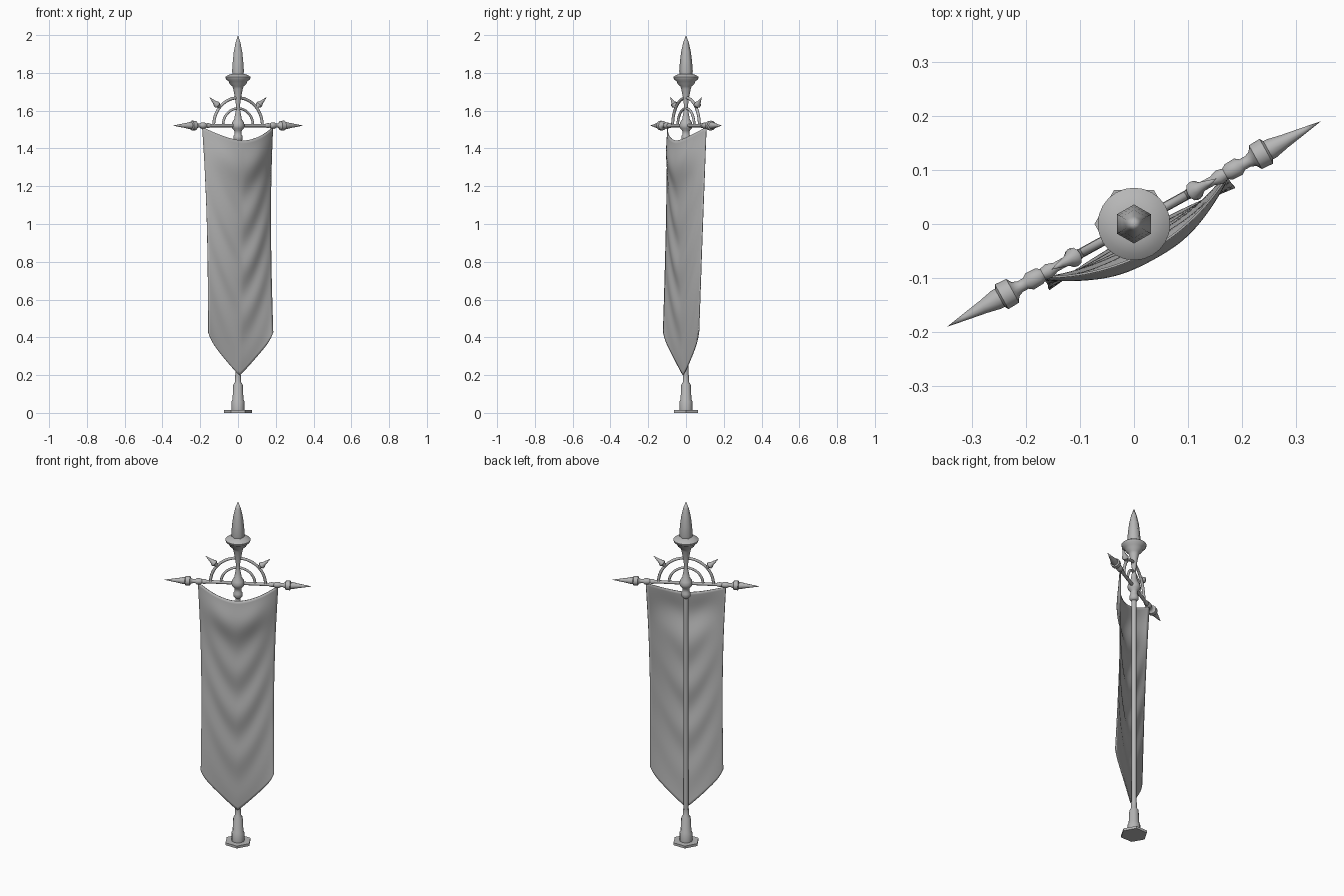
import bpy, bmesh, math
from mathutils import Matrix, Vector

cube = bpy.data.objects.get("Cube")
if cube:
    bpy.data.objects.remove(cube, do_unlink=True)

grey = bpy.data.materials.new("plain grey")
grey.use_nodes = True
grey.diffuse_color = (0.47, 0.47, 0.47, 1)
grey.node_tree.nodes["Principled BSDF"].inputs["Base Color"].default_value = (0.47, 0.47, 0.47, 1)

BAR_Z = 1.521
TURN = Matrix.Rotation(math.radians(28.8), 4, 'Z')  # banner is turned about the pole
BAR = Matrix.Translation((0, 0, BAR_Z)) @ TURN


def add_object(name, bm, matrix=Matrix(), angle=35):
    bmesh.ops.recalc_face_normals(bm, faces=bm.faces)
    mesh = bpy.data.meshes.new(name)
    bm.to_mesh(mesh)
    bm.free()
    mesh.materials.append(grey)
    obj = bpy.data.objects.new(name, mesh)
    bpy.context.collection.objects.link(obj)
    obj.matrix_world = matrix
    bpy.ops.object.select_all(action='DESELECT')
    obj.select_set(True)
    bpy.context.view_layer.objects.active = obj
    bpy.ops.object.shade_smooth_by_angle(angle=math.radians(angle))
    return obj


def lathe(name, profile, sides=16, matrix=Matrix(), start=0.0, angle=40):
    """Turn (radius, height) pairs about local z."""
    bm = bmesh.new()
    rings = []
    for r, h in profile:
        rings.append([bm.verts.new((r * math.cos(start + math.tau * i / sides),
                                    r * math.sin(start + math.tau * i / sides), h))
                      for i in range(sides)])
    for a, b in zip(rings, rings[1:]):
        for i in range(sides):
            j = (i + 1) % sides
            bm.faces.new((a[i], a[j], b[j], b[i]))
    bm.faces.new(rings[0])
    bm.faces.new(rings[-1])
    bmesh.ops.remove_doubles(bm, verts=bm.verts, dist=0.00005)
    return add_object(name, bm, matrix, angle)


# Foot and pole
lathe("base_plate", [(0.073, 0), (0.073, 0.014)], 6)
lathe("base_socket", [(0.034, 0.012), (0.034, 0.062), (0.029, 0.07), (0.025, 0.15),
                      (0.016, 0.163), (0.015, 0.2)], 12)
lathe("pole", [(0.013, 0.15), (0.013, 1.47)], 12)

# Crossing hub, flared neck and cup
lathe("hub", [(0.014, 1.435), (0.024, 1.445), (0.024, 1.465), (0.018, 1.475), (0.02, 1.495),
              (0.032, 1.507), (0.035, 1.521), (0.031, 1.538), (0.02, 1.555), (0.012, 1.6),
              (0.01, 1.625), (0.018, 1.68), (0.025, 1.715), (0.03, 1.729),
              (0.045, 1.742), (0.05, 1.756), (0.064, 1.766), (0.067, 1.778),
              (0.055, 1.787), (0.034, 1.795)], 24, angle=60)
lathe("top_spike", [(0.034, 1.79), (0.036, 1.81), (0.032, 1.86), (0.026, 1.91),
                    (0.015, 1.96), (0, 2.0)], 6, start=math.pi / 2, angle=65)

# Crossbar with mirrored spear ends
SIDEWAYS = Matrix.Rotation(math.pi / 2, 4, 'Y')
lathe("crossbar", [(0.009, -0.26), (0.009, 0.26)], 12, BAR @ SIDEWAYS)
for side, sign in (("left", 1), ("right", -1)):
    aim = Matrix.Rotation(sign * math.pi / 2, 4, 'Y')
    lathe(side + "_bar_end", [(0.009, 0.165), (0.014, 0.18), (0.011, 0.192), (0.016, 0.2),
                              (0.017, 0.22), (0.011, 0.228), (0.011, 0.24), (0.015, 0.25),
                              (0.025, 0.256), (0.026, 0.279), (0.019, 0.283), (0.019, 0.29),
                              (0.013, 0.318), (0.007, 0.354), (0, 0.394)], 12, BAR @ aim)
    # Thorns standing out of the large arch
    thorn = Matrix.Rotation(sign * math.radians(49), 4, 'Y')
    lathe(side + "_arch_thorn", [(0.008, 0.145), (0.011, 0.158), (0.018, 0.166), (0.018, 0.173),
                                 (0.011, 0.184), (0.006, 0.206), (0, 0.232)], 12, BAR @ thorn)


def arch(name, radius, thickness):
    curve = bpy.data.curves.new(name, 'CURVE')
    curve.dimensions = '3D'
    curve.bevel_depth = thickness
    curve.bevel_resolution = 2
    steps = 28
    spline = curve.splines.new('POLY')
    spline.points.add(steps)
    for i, p in enumerate(spline.points):
        a = math.pi * i / steps
        p.co = (radius * math.cos(a), 0, radius * math.sin(a), 1)
    curve.materials.append(grey)
    obj = bpy.data.objects.new(name, curve)
    bpy.context.collection.objects.link(obj)
    obj.matrix_world = BAR


arch("large_arch", 0.147, 0.008)
arch("small_arch", 0.091, 0.007)


# Hanging cloth: sagging top hem, pointed bottom hem, draped folds
def cloth_point(s, t):
    top = 1.442 + 0.072 * abs(s) ** 1.7
    bottom = 0.2 + 0.2 * abs(s) ** 1.1 + 0.027 * s ** 12
    z = top + (bottom - top) * t
    width = 0.196 + 0.018 * (1 - t) ** 3 - 0.004 * math.sin(math.pi * t)
    edge = -0.006 + 0.036 * t ** (1.2 + 0.3 * s)
    centre = 0.052 - 0.018 * t - 0.016 * t ** 4
    belly = 0.022 * math.exp(-((t - 0.1) / 0.08) ** 2) * (1 - abs(s) ** 3)
    inner = 1 - s * s
    fade = math.sin(math.pi * t) if t < 1 else 0
    swag = math.sin((z + 0.36 * (1 - abs(s) ** 1.5)) * 24) * inner
    forward = edge + (centre - edge) * inner + belly + 0.006 * fade * swag
    return Vector((s * width, -forward, z))


bm = bmesh.new()
cols, rows = 32, 72
grid = [[bm.verts.new(cloth_point(-1 + 2 * i / cols, j / rows)) for i in range(cols + 1)]
        for j in range(rows + 1)]
for j in range(rows):
    for i in range(cols):
        bm.faces.new((grid[j][i], grid[j + 1][i], grid[j + 1][i + 1], grid[j][i + 1]))
cloth = add_object("banner_cloth", bm, TURN, 60)
thick = cloth.modifiers.new("thickness", 'SOLIDIFY')
thick.thickness = 0.004
thick.offset = 0
